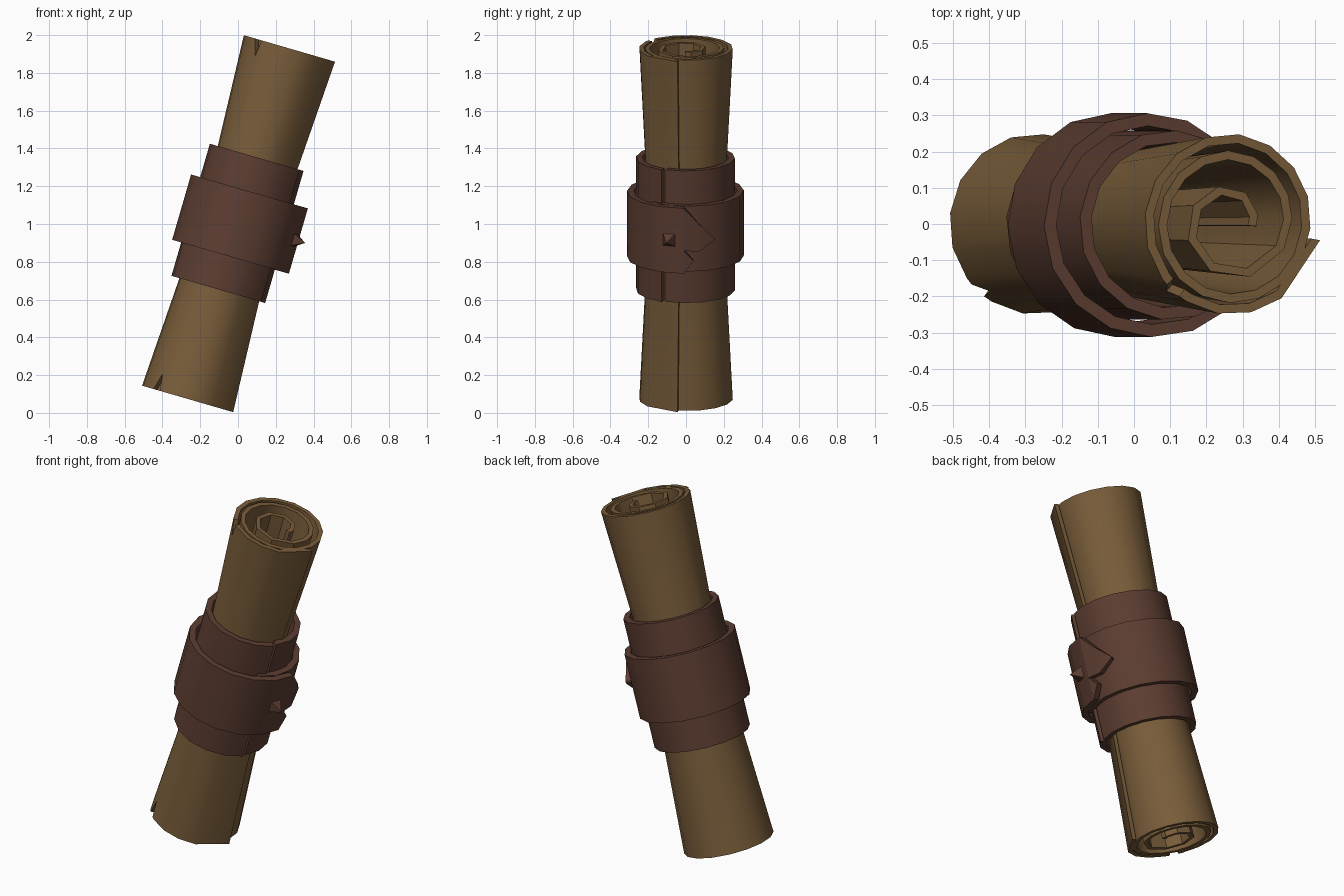
import bpy, bmesh, math
from mathutils import Matrix, Vector

if "Cube" in bpy.data.objects:
    bpy.data.objects.remove(bpy.data.objects["Cube"])

HALF = 0.966                     # half length of the rolled sheet
TILT = Matrix.Translation((0, 0, 1.0025)) @ Matrix.Rotation(math.radians(16.2), 4, 'Y')


def material(name, rgb):
    m = bpy.data.materials.new(name)
    m.diffuse_color = (*rgb, 1)
    m.use_nodes = True
    m.node_tree.nodes["Principled BSDF"].inputs["Base Color"].default_value = m.diffuse_color
    return m


PARCHMENT = material("parchment brown", (0.19, 0.108, 0.042))
LEATHER = material("leather brown", (0.108, 0.047, 0.031))


def finish(name, bm, mat):
    bmesh.ops.remove_doubles(bm, verts=bm.verts, dist=0.0005)
    bmesh.ops.recalc_face_normals(bm, faces=bm.faces)
    me = bpy.data.meshes.new(name)
    bm.to_mesh(me)
    bm.free()
    me.materials.append(mat)
    me.shade_smooth()
    me.set_sharp_from_angle(angle=math.radians(32))
    ob = bpy.data.objects.new(name, me)
    ob.matrix_world = TILT
    bpy.context.collection.objects.link(ob)
    return ob


def curl(name, columns, thick, mat, scale=lambda h: 1.0):
    """Thick curled strip from columns of (angle in degrees, outer radius, heights)."""
    bm = bmesh.new()
    loops = []
    for deg, r, hs in columns:
        a = math.radians(deg)
        pts = [(r, h) for h in hs] + [(r - thick, h) for h in reversed(hs)]
        loops.append([bm.verts.new((q * scale(h) * math.cos(a), q * scale(h) * math.sin(a), h))
                      for q, h in pts])
    n = len(loops[0])
    for A, B in zip(loops, loops[1:]):
        for i in range(n):
            j = (i + 1) % n
            bm.faces.new((A[i], A[j], B[j], B[i]))
    for L in (loops[0], loops[-1]):
        for i in range(n // 2 - 1):
            bm.faces.new((L[i], L[i + 1], L[n - 2 - i], L[n - 1 - i]))
    return finish(name, bm, mat)


def lerp(x, keys):
    for (x0, y0), (x1, y1) in zip(keys, keys[1:]):
        if x <= x1:
            return y0 + (y1 - y0) * (x - x0) / (x1 - x0)
    return keys[-1][1]


# Rolled sheet: a three-turn spiral, pinched in the middle, torn once at each end
RADII = [(0, .258), (.13, .25), (.72, .25), (1, .225), (1.72, .203), (2, .17),
         (2.72, .105), (3, .07)]
turns = [0] + [45 + 22 * k for k in range(31)] + [735 + 45 * k for k in range(8)] + [1075]
notch = {117: 0, 121: .09, 128: 0}
turns = sorted([t for t in turns if not 112 < t < 132] + list(notch))
cols = []
for t in turns:
    top = HALF - notch.get(t, 0)
    cols.append((-10 - t, lerp(t / 360, RADII), [-top, 0, top]))
curl("rolled_sheet", cols, .025, PARCHMENT, lambda h: .8 + .2 * abs(h) / HALF)

# Inner sleeve: open ring with a narrow seam
cols = [(-25 + 356 * k / 16, .255 + .012 * k / 16, [-.364, .364]) for k in range(17)]
curl("inner_sleeve", cols, .033, LEATHER)

# Outer strap: wraps once and overlaps itself
W = .18
cols = [(-40 + 398 * k / 18, lerp(k, [(0, .285), (3, .295), (7, .31), (14, .312), (18, .333)]),
         [-W, W]) for k in range(19)]
curl("outer_strap", cols, .035, LEATHER)

# Pointed strap tip with a bite out of its lower edge
R = .333


def tip(name, pts):
    curl(name, [(math.degrees(math.asin(y / R)), R, [lo, hi]) for y, lo, hi in pts], .035, LEATHER)


tip("strap_tip_upper", [(-.012, -.055, W), (.07, -.06, .09), (.15, -.005, .005)])
tip("strap_tip_lower", [(-.012, -W, -.055), (.04, -.11, -.11)])

# Pyramid stud on the strap
bm = bmesh.new()
bmesh.ops.create_cone(bm, cap_ends=True, segments=4, radius1=.05, radius2=0, depth=.065,
                      matrix=Matrix.Rotation(math.radians(-16), 4, 'Z')
                      @ Matrix.Translation((.352, 0, 0))
                      @ Matrix.Rotation(math.radians(90), 4, 'Y')
                      @ Matrix.Rotation(math.radians(45), 4, 'Z'))
finish("stud", bm, LEATHER)
